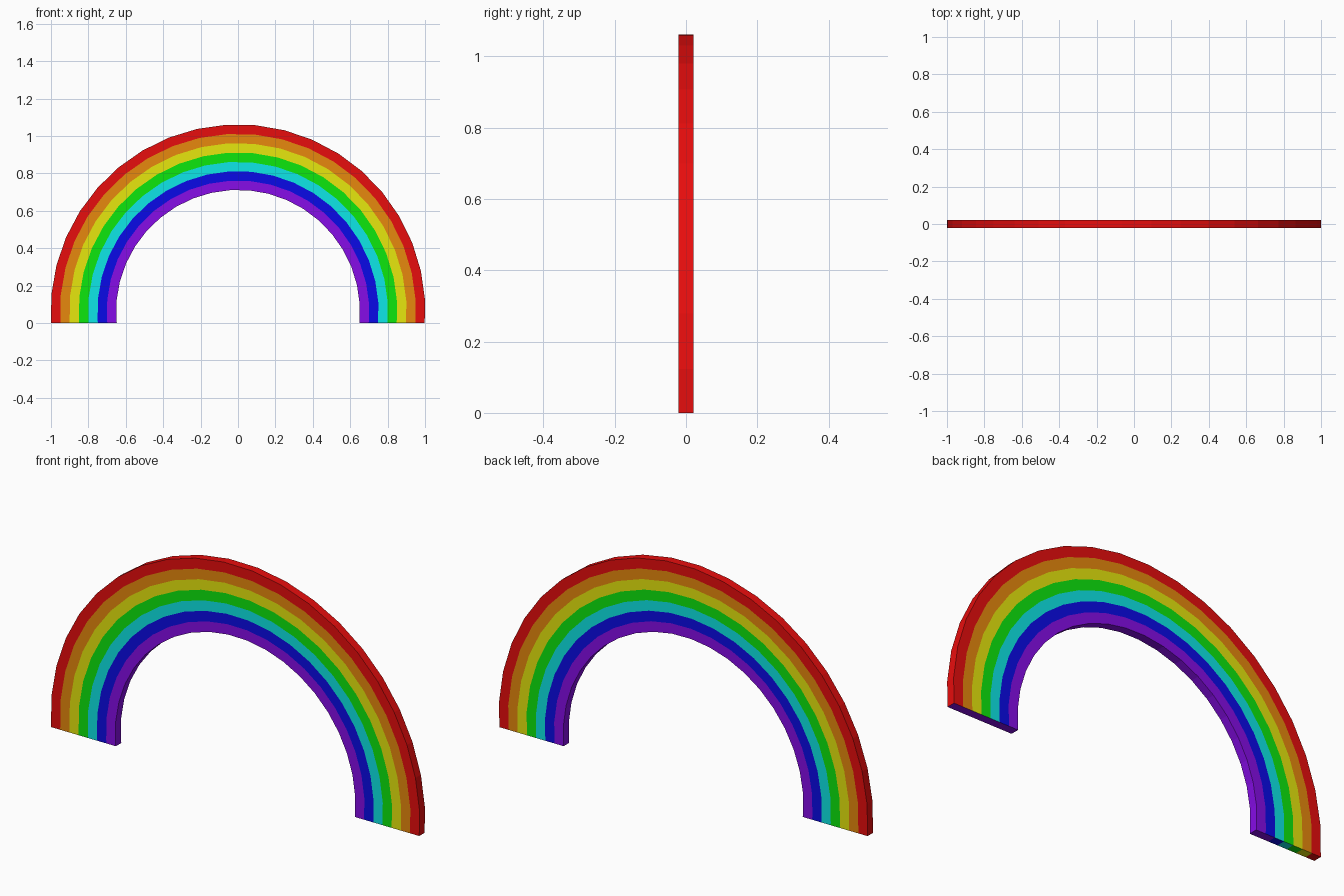
import bpy, bmesh
from math import sin, cos, radians

if "Cube" in bpy.data.objects:
    bpy.data.objects.remove(bpy.data.objects["Cube"])

R_OUT, BAND, CZ, HALF = 1.002, 0.05, 0.06, 0.021
COLORS = [
    ("red", (0.8, 0.004, 0.004)), ("orange", (0.8, 0.25, 0.004)),
    ("yellow", (0.8, 0.8, 0.004)), ("green", (0.004, 0.8, 0.004)),
    ("cyan", (0.004, 0.8, 0.8)), ("blue", (0.003, 0.003, 0.8)),
    ("violet", (0.24, 0.004, 0.8)),
]
N = len(COLORS)
angles = [radians(-5.4 + 9 * i) for i in range(23)]

bm = bmesh.new()


def ring_row(a, y):
    """Points across all bands at one angle, outermost first."""
    return [bm.verts.new(((R_OUT - BAND * k) * cos(a), y,
                          CZ + (R_OUT - BAND * k) * sin(a)))
            for k in range(N + 1)]


def face(verts, mat):
    bm.faces.new(verts).material_index = mat


front = [ring_row(a, -HALF) for a in angles]
back = [ring_row(a, HALF) for a in angles]

# Coloured front and back bands, outer and inner rims
for i in range(len(angles) - 1):
    f0, f1, b0, b1 = front[i], front[i + 1], back[i], back[i + 1]
    for k in range(N):
        face((f0[k], f1[k], f1[k + 1], f0[k + 1]), k)
        face((b0[k], b0[k + 1], b1[k + 1], b1[k]), k)
    face((f0[0], b0[0], b1[0], f1[0]), 0)
    face((f0[N], f1[N], b1[N], b0[N]), N - 1)

# Trim both feet flat on the ground
bmesh.ops.bisect_plane(bm, geom=bm.verts[:] + bm.edges[:] + bm.faces[:],
                       plane_co=(0, 0, 0), plane_no=(0, 0, -1),
                       clear_outer=True)

# Close the feet: the right one is all violet, the left one is banded
for side in (1, -1):
    foot = sorted((v for v in bm.verts if abs(v.co.z) < 1e-4 and v.co.x * side > 0),
                  key=lambda v: -abs(v.co.x))
    f = [v for v in foot if v.co.y < 0]
    b = [v for v in foot if v.co.y > 0]
    for k in range(len(f) - 1):
        face((f[k], f[k + 1], b[k + 1], b[k]), N - 1 if side > 0 else min(k, N - 1))

bmesh.ops.recalc_face_normals(bm, faces=bm.faces[:])
mesh = bpy.data.meshes.new("rainbow_arch")
bm.to_mesh(mesh)
bm.free()
for name, rgb in COLORS:
    mat = bpy.data.materials.new(name)
    mat.diffuse_color = (*rgb, 1)
    mat.use_nodes = True
    mat.node_tree.nodes["Principled BSDF"].inputs["Base Color"].default_value = mat.diffuse_color
    mesh.materials.append(mat)
obj = bpy.data.objects.new("rainbow_arch", mesh)
bpy.context.collection.objects.link(obj)
